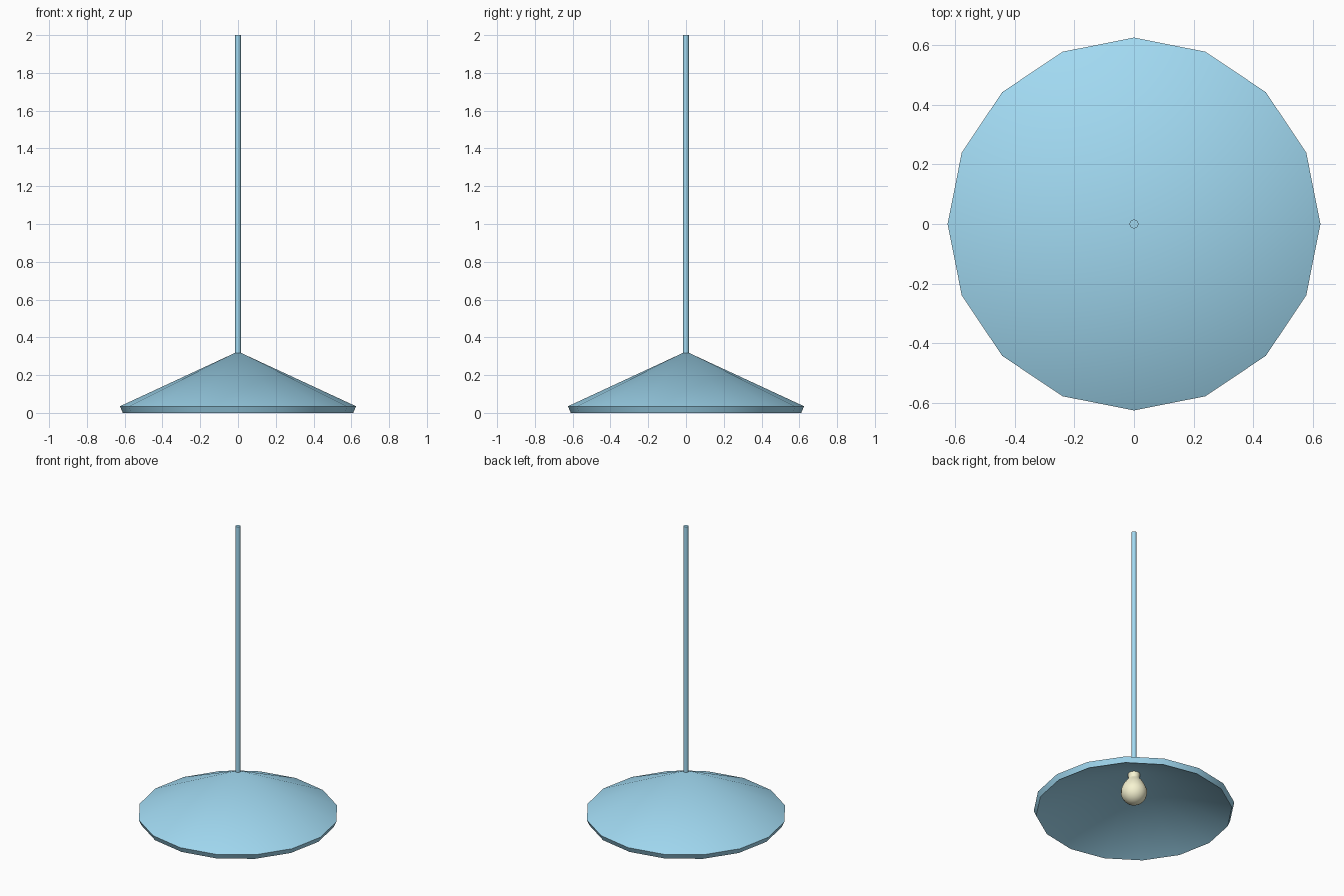
import bpy, bmesh, math

if "Cube" in bpy.data.objects:
    bpy.data.objects.remove(bpy.data.objects["Cube"])

def material(name, color):
    m = bpy.data.materials.new(name)
    m.diffuse_color = (*color, 1)
    m.use_nodes = True
    m.node_tree.nodes["Principled BSDF"].inputs["Base Color"].default_value = m.diffuse_color
    return m

def lathe(name, profile, mat, sides=16):
    """Revolve (radius, z) points around the z axis; radius 0 makes a pole."""
    verts = [(r * math.cos(2 * math.pi * i / sides), r * math.sin(2 * math.pi * i / sides), z)
             for r, z in profile for i in range(sides)]
    faces = [(k * sides + i, k * sides + (i + 1) % sides,
              (k + 1) * sides + (i + 1) % sides, (k + 1) * sides + i)
             for k in range(len(profile) - 1) for i in range(sides)]
    mesh = bpy.data.meshes.new(name)
    mesh.from_pydata(verts, [], faces)
    bm = bmesh.new()
    bm.from_mesh(mesh)
    bmesh.ops.remove_doubles(bm, verts=bm.verts, dist=0.0005)
    bm.to_mesh(mesh)
    bm.free()
    mesh.materials.append(mat)
    obj = bpy.data.objects.new(name, mesh)
    bpy.context.collection.objects.link(obj)
    bpy.ops.object.select_all(action='DESELECT')
    obj.select_set(True)
    bpy.context.view_layer.objects.active = obj
    bpy.ops.object.shade_smooth_by_angle(angle=math.radians(40))
    return obj

blue = material("blue_enamel", (0.36, 0.70, 0.89))
cream = material("warm_glass", (0.93, 0.90, 0.64))

# Thick conical shade: inner cone, slanted rim, outer cone
lathe("shade", [(0, 0.285), (0.61, 0.0), (0.625, 0.035), (0, 0.325)], blue)

# Hanging rod
lathe("rod", [(0, 0.31), (0.015, 0.31), (0.015, 2.0), (0, 2.0)], blue)

# Bulb: rounded globe tapering up into a narrow neck set in the shade
globe_z, globe_r = 0.137, 0.082
globe = [(globe_r * math.sin(a), globe_z - globe_r * math.cos(a))
         for a in (math.radians(d) for d in range(0, 109, 12))]
neck = [(0.066, 0.19), (0.052, 0.213), (0.038, 0.23), (0.034, 0.24),
        (0.037, 0.25), (0.037, 0.285), (0, 0.285)]
lathe("bulb", globe + neck, cream)
